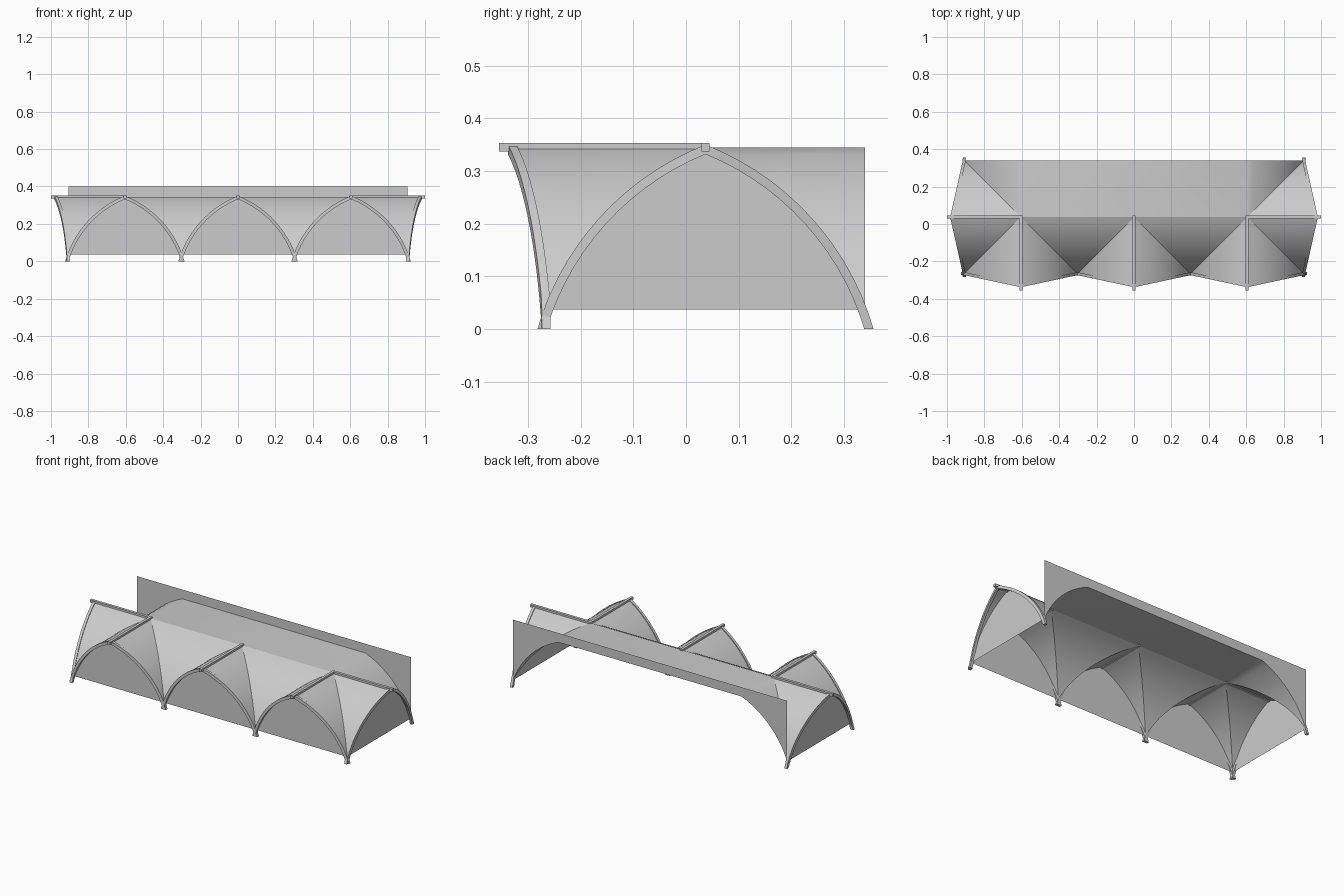
import bpy
import bmesh
import math
from mathutils import Vector

cube = bpy.data.objects.get("Cube")
if cube:
    bpy.data.objects.remove(cube, do_unlink=True)

BAY = 0.605          # distance between bay crowns
HALF = BAY / 2       # crown to springing point
RIDGE_Y = 0.037
BACK_Y = 0.34
FOOT_Z = 0.037       # lower edge of shells and panels
TOP_Z = 0.345
WALL_TOP = 0.40
SEGMENTS = 14
RADIUS, ARC_X, ARC_Z = 0.53, -0.195, -0.148

grey = bpy.data.materials.new("plaster_grey")
grey.use_nodes = True
grey.diffuse_color = (0.6, 0.6, 0.6, 1)
grey.node_tree.nodes["Principled BSDF"].inputs["Base Color"].default_value = (0.6, 0.6, 0.6, 1)


def half_arch(radius, z_min):
    """Points (distance from crown, height) from the foot to the crown."""
    start = math.asin((z_min - ARC_Z) / radius)
    end = math.acos(-ARC_X / radius)
    angles = [start + (end - start) * i / SEGMENTS for i in range(SEGMENTS + 1)]
    return [(ARC_X + radius * math.cos(a), ARC_Z + radius * math.sin(a)) for a in angles]


def full_arch(radius, z_min):
    """Whole pointed arch, as signed distance and height."""
    half = half_arch(radius, z_min)
    return [(-h, z) for h, z in half] + [(h, z) for h, z in reversed(half[:-1])]


def loft(name, rings, solid=False):
    """Join successive rows of points with quads; solid rows are closed and capped."""
    bm = bmesh.new()
    rows = [[bm.verts.new(p) for p in ring] for ring in rings]
    n = len(rows[0])
    for a, b in zip(rows, rows[1:]):
        for i in range(n if solid else n - 1):
            j = (i + 1) % n
            bm.faces.new((a[i], a[j], b[j], b[i]))
    if solid:
        bm.faces.new(rows[0])
        bm.faces.new(reversed(rows[-1]))
    else:
        bmesh.ops.remove_doubles(bm, verts=bm.verts[:], dist=0.0005)
    bmesh.ops.recalc_face_normals(bm, faces=bm.faces[:])
    mesh = bpy.data.meshes.new(name)
    bm.to_mesh(mesh)
    bm.free()
    obj = bpy.data.objects.new(name, mesh)
    bpy.context.collection.objects.link(obj)
    mesh.materials.append(grey)
    bpy.ops.object.select_all(action="DESELECT")
    obj.select_set(True)
    bpy.context.view_layer.objects.active = obj
    bpy.ops.object.shade_smooth_by_angle(angle=math.radians(30))
    return obj


shell = half_arch(RADIUS, FOOT_Z)
shell_arch = full_arch(RADIUS, FOOT_Z)


def build_bay(label, crown_x, out, bow):
    """Cross vault, infill panel, bowed rib and ridge beam of one open side."""
    out = Vector(out)
    side = Vector((-out.y, out.x, 0))
    crown = Vector((crown_x, RIDGE_Y, 0))

    def at(distance, across, z):
        return crown + out * distance + side * across + Vector((0, 0, z))

    def rim(across):
        return HALF + bow * max(0, 1 - abs(across) / HALF)

    loft(label + "_cross_vault",
         [(at(abs(h), h, z), at(rim(h), h, z)) for h, z in shell_arch])
    loft(label + "_infill_panel",
         [(at(HALF, h, FOOT_Z), at(HALF, h, z)) for h, z in shell_arch])

    # Rib of square section following the bowed rim
    inner = full_arch(RADIUS - 0.012, 0)
    outer = full_arch(RADIUS + 0.005, 0)
    w = 0.008
    loft(label + "_rib",
         [(at(rim(a) - w, a, za), at(rim(a) + w, a, za),
           at(rim(b) + w, b, zb), at(rim(b) - w, b, zb))
          for (a, za), (b, zb) in zip(inner, outer)], solid=True)

    # Ridge beam running past the rib
    end = HALF + bow + 0.025
    loft(label + "_ridge_beam",
         [[at(d, s * w, TOP_Z + t * w) for s, t in ((-1, -1), (1, -1), (1, 1), (-1, 1))]
          for d in (-w, end)], solid=True)


for label, x in (("right_front", -BAY), ("middle_front", 0), ("left_front", BAY)):
    build_bay(label, x, (0, -1, 0), 0.0645)
for label, s in (("right_end", -1), ("left_end", 1)):
    build_bay(label, s * BAY, (s, 0, 0), 0.0675)

# Front slope of the main vault, between neighbouring groins
for label, x in (("right", -BAY), ("left", 0)):
    loft(label + "_main_vault",
         [((x + h, RIDGE_Y - h, z), (x + BAY - h, RIDGE_Y - h, z)) for h, z in shell])

# Rear vault: level in the middle, curving down at both ends
rear = [(-BAY - h, h, z) for h, z in shell]
rear += [(-x, h, z) for x, h, z in reversed(rear)]
loft("rear_vault", [((x, RIDGE_Y + h, z), (x, BACK_Y, z)) for x, h, z in rear])

# Back wall standing on the rear edge of the vault
loft("back_wall", [((x, BACK_Y, z), (x, BACK_Y, WALL_TOP)) for x, h, z in rear])
